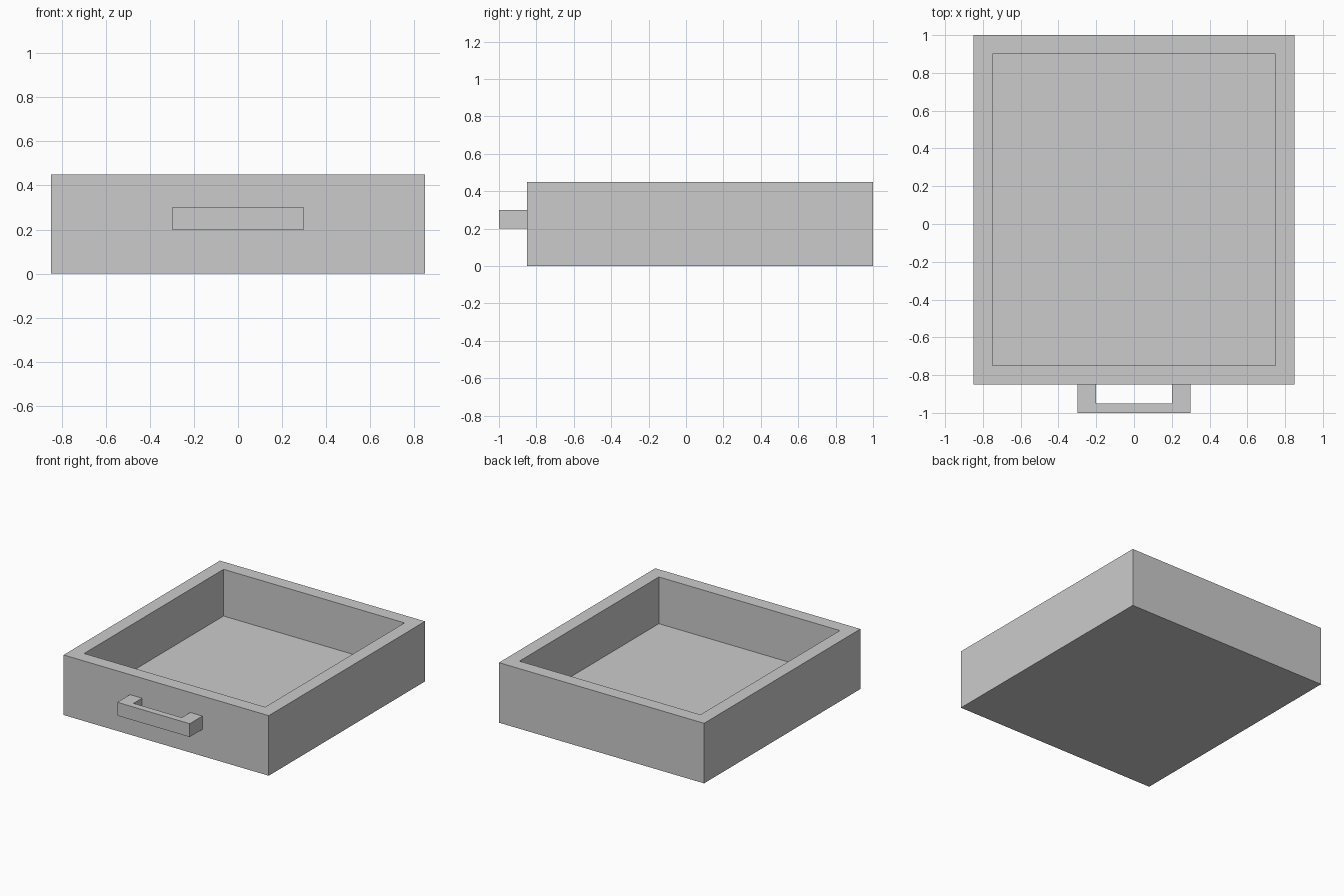
import bpy, bmesh
from mathutils import Vector

if "Cube" in bpy.data.objects:
    bpy.data.objects.remove(bpy.data.objects["Cube"])


def finish(name, bm):
    bmesh.ops.recalc_face_normals(bm, faces=bm.faces)
    mesh = bpy.data.meshes.new(name)
    bm.to_mesh(mesh)
    bm.free()
    obj = bpy.data.objects.new(name, mesh)
    bpy.context.collection.objects.link(obj)
    return obj


def prism(profile, z0, z1):
    """Extrude a flat outline upward; return the bmesh and its top face."""
    bm = bmesh.new()
    base = bm.faces.new([bm.verts.new((x, y, z0)) for x, y in profile])
    ext = bmesh.ops.extrude_face_region(bm, geom=[base], use_keep_orig=True)["geom"]
    verts = [g for g in ext if isinstance(g, bmesh.types.BMVert)]
    bmesh.ops.translate(bm, verts=verts, vec=(0, 0, z1 - z0))
    top = next(g for g in ext if isinstance(g, bmesh.types.BMFace))
    bmesh.ops.recalc_face_normals(bm, faces=bm.faces)
    return bm, top


# Drawer box: solid block, rim inset on top, inside pushed down to the floor
bm, top = prism([(-0.85, -0.85), (0.85, -0.85), (0.85, 1), (-0.85, 1)], 0, 0.45)
bmesh.ops.inset_region(bm, faces=[top], thickness=0.1, use_even_offset=True)
well = bmesh.ops.extrude_discrete_faces(bm, faces=[top])["faces"][0]
bmesh.ops.translate(bm, verts=well.verts, vec=Vector((0, 0, -0.35)))
finish("drawer_box", bm)

# Pull handle: U-shaped outline, mirrored about x = 0
half = [(0.2, -0.95), (0.2, -0.85), (0.3, -0.85), (0.3, -1)]
outline = half + [(-x, y) for x, y in reversed(half)]
bm, _ = prism(outline, 0.2, 0.3)
finish("pull_handle", bm)
